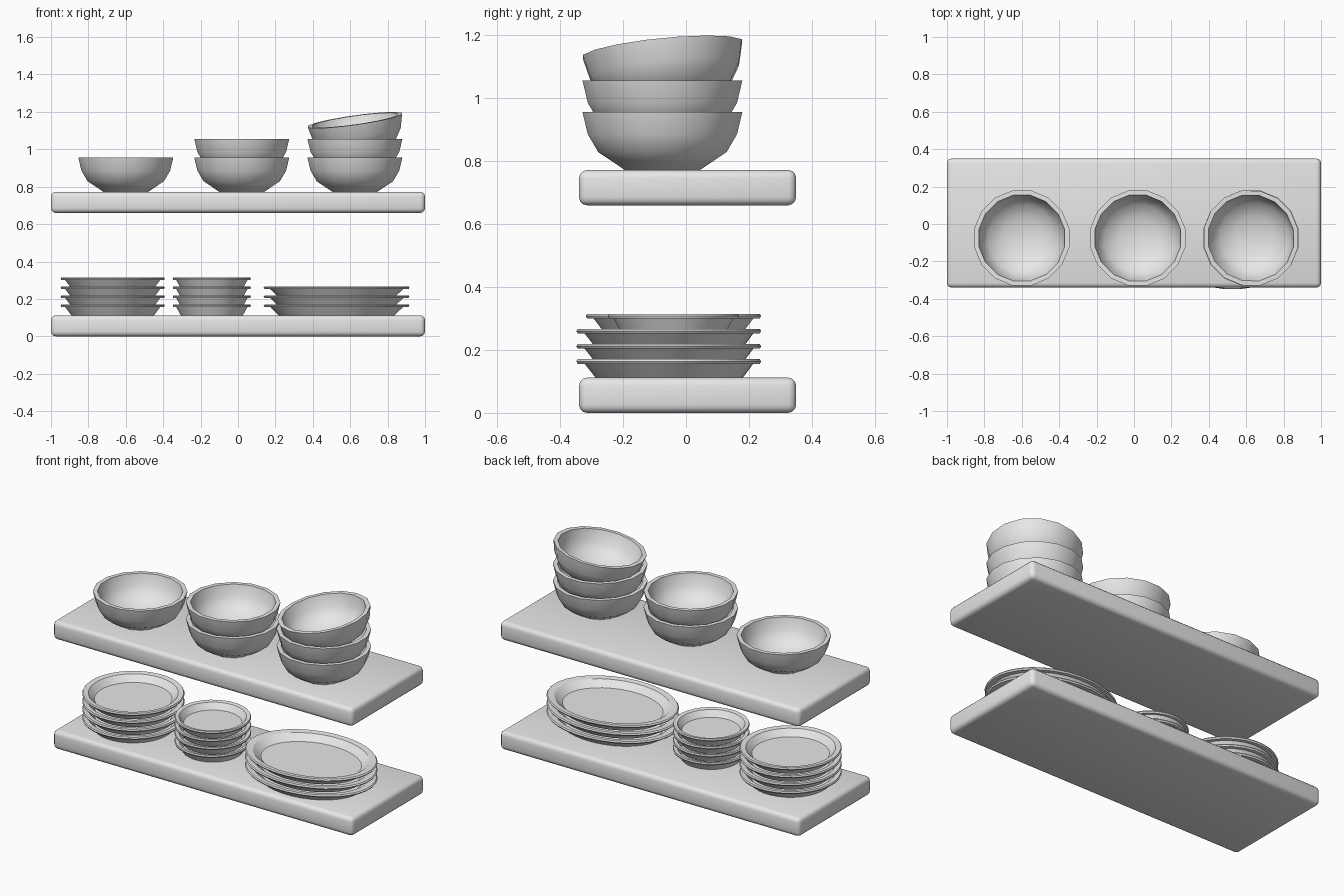
import bpy, bmesh, math
from mathutils import Vector

cube = bpy.data.objects.get("Cube")
if cube:
    bpy.data.objects.remove(cube, do_unlink=True)

# One plain grey for everything
grey = bpy.data.materials.new("light_grey")
grey.use_nodes = True
grey.diffuse_color = (0.8, 0.8, 0.8, 1)
grey.node_tree.nodes["Principled BSDF"].inputs["Base Color"].default_value = (0.8, 0.8, 0.8, 1)


def add_object(name, bm, location, angle=35):
    bmesh.ops.recalc_face_normals(bm, faces=bm.faces[:])
    mesh = bpy.data.meshes.new(name)
    bm.to_mesh(mesh)
    bm.free()
    mesh.materials.append(grey)
    obj = bpy.data.objects.new(name, mesh)
    bpy.context.collection.objects.link(obj)
    obj.location = location
    bpy.ops.object.select_all(action='DESELECT')
    obj.select_set(True)
    bpy.context.view_layer.objects.active = obj
    bpy.ops.object.shade_smooth_by_angle(angle=math.radians(angle))
    return obj


def lathe(profile, sides, rx=1, ry=1):
    """Turn a closed profile, starting and ending on the axis, around z."""
    bm = bmesh.new()
    rings = []
    for r, z in profile[1:-1]:
        ring = []
        for i in range(sides):
            a = 2 * math.pi * (i + 0.5) / sides
            ring.append(bm.verts.new((r * rx * math.cos(a), r * ry * math.sin(a), z)))
        rings.append(ring)
    ends = [bm.verts.new((0, 0, profile[0][1])), bm.verts.new((0, 0, profile[-1][1]))]
    for i in range(sides):
        j = (i + 1) % sides
        for low, high in zip(rings, rings[1:]):
            bm.faces.new((low[i], low[j], high[j], high[i]))
        bm.faces.new((ends[0], rings[0][j], rings[0][i]))
        bm.faces.new((ends[1], rings[-1][i], rings[-1][j]))
    return bm


# Shelves: rounded boards
def shelf(name, bottom):
    bm = bmesh.new()
    bmesh.ops.create_cube(bm, size=1)
    bmesh.ops.scale(bm, vec=(2, 0.69, 0.112), verts=bm.verts)
    bmesh.ops.bevel(bm, geom=bm.edges[:], offset=0.025, segments=3,
                    profile=0.5, affect='EDGES')
    add_object(name, bm, (0, 0.005, bottom + 0.056))


shelf("lower_shelf", 0)
shelf("upper_shelf", 0.66)

# Bowls: faceted outline with a thick flat rim
BOWL = [(0, 0), (0.12, 0), (0.208, 0.058), (0.242, 0.115), (0.259, 0.185),
        (0.234, 0.185), (0.218, 0.118), (0.182, 0.068), (0.105, 0.032), (0, 0.022)]
BOWL_HEIGHT, BOWL_STEP, BOWL_Y, SHELF_TOP = 0.185, 0.1, -0.075, 0.771


def bowl(name, location):
    return add_object(name, lathe(BOWL, 16), location, 40)


for stack, (x, count) in enumerate([(-0.6, 1), (0.02, 2), (0.625, 2)], 1):
    for i in range(count):
        bowl(f"bowl_{stack}_{i + 1}", (x, BOWL_Y, SHELF_TOP + i * BOWL_STEP))

# Top bowl leans to the right and the front
lean = Vector((-0.14, -0.1, 1)).normalized()
rim_centre = Vector((0.625, BOWL_Y, 1.156))
top_bowl = bowl("leaning_bowl", rim_centre - lean * BOWL_HEIGHT)
top_bowl.rotation_mode = 'QUATERNION'
top_bowl.rotation_quaternion = Vector((0, 0, 1)).rotation_difference(lean)

# Plates: unit-radius profile with a thin flange and sunken floor
PLATE = [(0, 0), (0.79, 0), (0.91, 0.045), (0.985, 0.045), (1, 0.053),
         (0.985, 0.06), (0.88, 0.056), (0.76, 0.02), (0, 0.02)]


def plate_stack(name, x, y, rx, ry, count):
    for i in range(count):
        add_object(f"{name}_{i + 1}", lathe(PLATE, 32, rx, ry),
                   (x, y, 0.111 + i * 0.048), 30)


plate_stack("dinner_plate", -0.67, -0.04, 0.28, 0.28, 4)
plate_stack("side_plate", -0.14, -0.04, 0.21, 0.21, 4)
plate_stack("oval_platter", 0.527, -0.055, 0.392, 0.295, 3)
